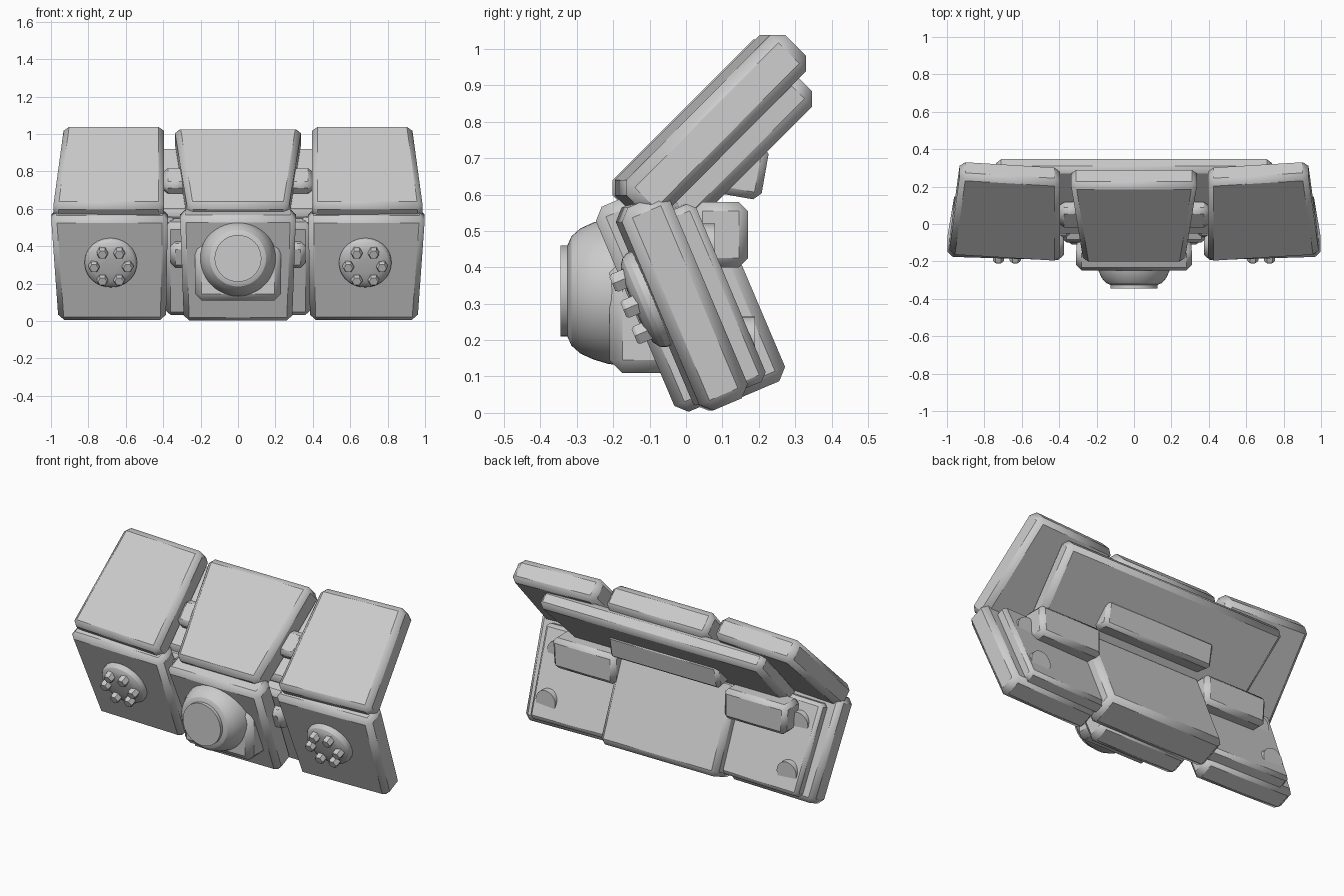
import bpy, bmesh, math
from mathutils import Vector

if "Cube" in bpy.data.objects:
    bpy.data.objects.remove(bpy.data.objects["Cube"])

grey = bpy.data.materials.new("light_grey")
grey.use_nodes = True
grey.diffuse_color = (0.6, 0.6, 0.6, 1)
grey.node_tree.nodes["Principled BSDF"].inputs["Base Color"].default_value = (0.6, 0.6, 0.6, 1)

UPPER, LOWER, UPRIGHT, HINGE = 45, 113, 90, 80   # slope of each panel family, degrees
YAW = 0.06                                       # outer panels sweep back


def finish(bm, name, bevel=0):
    bmesh.ops.recalc_face_normals(bm, faces=bm.faces[:])
    mesh = bpy.data.meshes.new(name)
    bm.to_mesh(mesh)
    bm.free()
    mesh.materials.append(grey)
    ob = bpy.data.objects.new(name, mesh)
    bpy.context.collection.objects.link(ob)
    if bevel:
        mod = ob.modifiers.new("chamfer", "BEVEL")
        mod.width, mod.segments, mod.limit_method = bevel, 1, "NONE"
    bpy.ops.object.select_all(action="DESELECT")
    ob.select_set(True)
    bpy.context.view_layer.objects.active = ob
    bpy.ops.object.shade_smooth_by_angle(angle=math.radians(25))
    return ob


def sloped(x, s, t, slope):
    """Point at distance s along the slope and t out of its front."""
    a = math.radians(slope)
    return Vector((x, s * math.cos(a) - t * math.sin(a), s * math.sin(a) + t * math.cos(a)))


def slab(name, slope, s, t, low, high, bevel=0.03, side=1, yaw=0):
    """Chamfered plate; low and high are the x ranges at its two ends."""
    bm = bmesh.new()
    rings = []
    for depth in t:
        ring = []
        for x, along in ((low[0], s[0]), (low[1], s[0]), (high[1], s[1]), (high[0], s[1])):
            p = sloped(x, along, depth, slope)
            p.y += yaw * (x - 0.68)
            p.x *= side
            ring.append(bm.verts.new(p))
        rings.append(ring)
    back, front = rings
    bm.faces.new(back)
    bm.faces.new(front)
    for i in range(4):
        j = (i + 1) % 4
        bm.faces.new((back[i], back[j], front[j], front[i]))
    return finish(bm, name, bevel)


def lathe(name, profile, centre, axis, sides):
    """Closed turned shape from (radius, height) points along the axis."""
    bm = bmesh.new()
    axis = Vector(axis).normalized()
    u = Vector((1, 0, 0))
    v = axis.cross(u)
    rings = []
    for r, h in profile:
        rings.append([bm.verts.new(Vector(centre) + axis * h
                      + (u * math.cos(k * math.tau / sides) + v * math.sin(k * math.tau / sides)) * r)
                      for k in range(sides)])
    for a, b in zip(rings, rings[1:]):
        for i in range(sides):
            j = (i + 1) % sides
            bm.faces.new((a[i], a[j], b[j], b[i]))
    bm.faces.new(rings[0])
    bm.faces.new(rings[-1])
    return finish(bm, name)


def both(width):
    return (-width, width)


# Central column
slab("upper_centre_panel", UPPER, (0.28, 0.885), (0.445, 0.595), both(0.27), both(0.34))
slab("upper_rear_plate", UPPER, (0.36, 0.87), (0.35, 0.46), both(0.70), both(0.74))
slab("lower_centre_panel", LOWER, (0.0, 0.612), (-0.12, 0.022), both(0.29), both(0.31))
slab("lower_rear_body", LOWER, (-0.02, 0.52), (-0.30, -0.10), both(0.39), both(0.39))
slab("rear_hinge_block", HINGE, (0.61, 0.76), (-0.10, 0.04), both(0.365), both(0.365), 0.02)

# Lens and its housing
slab("lens_housing", UPRIGHT, (0.11, 0.42), (0.0, 0.21), both(0.23), both(0.23), 0.035)
lathe("lens_dome", [(0.205, 0), (0.205, 0.13), (0.20, 0.165), (0.188, 0.205),
                    (0.172, 0.24), (0.15, 0.265), (0.127, 0.275)],
      (0, -0.05, 0.335), (0, -1, 0), 48)
lathe("lens_front", [(0.125, 0), (0.125, 0.045)], (0, -0.30, 0.335), (0, -1, 0), 48)

# Side columns
facing = sloped(0, 0, 1, LOWER)
for tag, m in (("left", 1), ("right", -1)):
    slab(tag + "_upper_panel", UPPER, (0.295, 0.918), (0.44, 0.58),
         (0.395, 0.99), (0.395, 0.93), side=m, yaw=YAW)
    slab(tag + "_lower_panel", LOWER, (-0.02, 0.585), (-0.18, -0.035),
         (0.385, 0.96), (0.375, 1.0), side=m, yaw=YAW / 2)
    slab(tag + "_lower_backing", LOWER, (0.0, 0.53), (-0.24, -0.15),
         (0.34, 0.89), (0.34, 0.92), 0.02, m, YAW / 2)
    slab(tag + "_rear_block", UPRIGHT, (0.40, 0.58), (-0.17, -0.02),
         (0.36, 0.77), (0.36, 0.78), 0.025, m)
    slab(tag + "_upper_link", UPPER, (0.49, 0.64), (0.45, 0.54),
         (0.27, 0.40), (0.27, 0.40), 0.025, m)
    slab(tag + "_lower_link", LOWER, (0.28, 0.42), (-0.15, -0.05),
         (0.25, 0.36), (0.25, 0.36), 0.025, m)

    # Domed cap with a ring of hexagonal bolts
    cap = Vector((0.68 * m, -0.0955, 0.315))
    lathe(tag + "_cap", [(0.14, -0.03), (0.14, 0.015), (0.132, 0.03), (0.115, 0.042),
                         (0.09, 0.05), (0.04, 0.053)], cap, facing, 36)
    across = facing.cross(Vector((1, 0, 0)))
    for k in range(6):
        a = k * math.tau / 6
        spot = cap + Vector((1, 0, 0)) * 0.09 * math.cos(a) + across * 0.09 * math.sin(a)
        lathe(f"{tag}_bolt_{k + 1}", [(0.03, 0.02), (0.03, 0.075), (0.024, 0.083)], spot, facing, 6)

    # Rear studs half sunk in the backing
    for n, (y, z) in enumerate(((0.09, 0.20), (-0.02, 0.455))):
        lathe(f"{tag}_rear_stud_{n + 1}", [(0.065, 0), (0.065, 0.1)],
              (0.80 * m, y, z), (0, 1, 0), 24)
